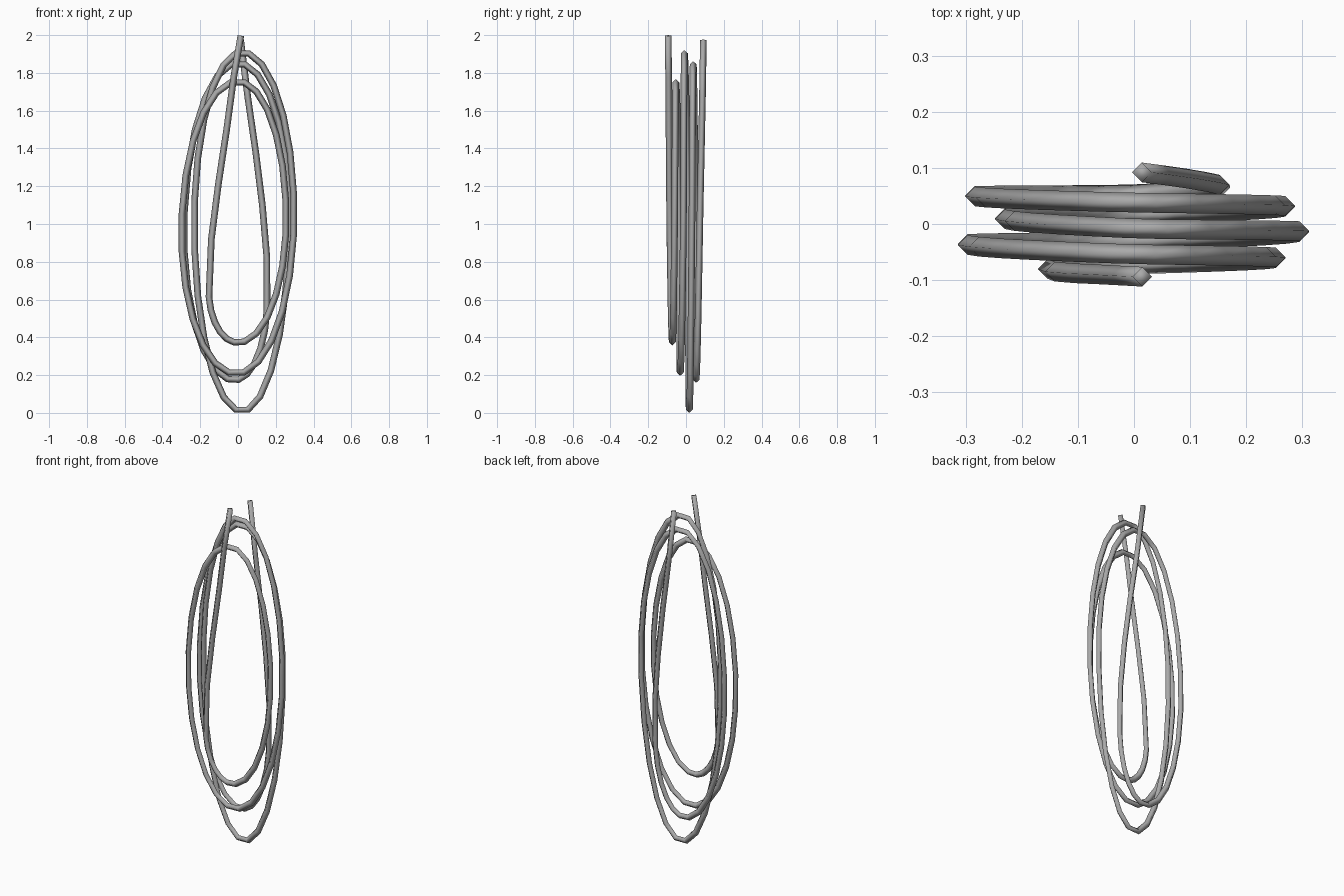
import bpy, bmesh
from math import sin, cos, pi
from mathutils import Vector

cube = bpy.data.objects.get("Cube")
if cube:
    bpy.data.objects.remove(cube, do_unlink=True)

RADIUS = 0.0175
STEPS = 6          # segments per quarter turn

metal = bpy.data.materials.new("wire grey")
metal.use_nodes = True
grey = (0.4, 0.4, 0.4, 1)
metal.diffuse_color = grey
metal.node_tree.nodes["Principled BSDF"].inputs["Base Color"].default_value = grey

# Extremes of the coil in order: left, bottom, right, top, left, ...
turns = [Vector(p) for p in (
    (-0.155, -0.081, 0.65), (0.0, -0.072, 0.371), (0.255, -0.06, 1.03), (0.0, -0.054, 1.756),
    (-0.299, -0.036, 0.95), (-0.01, -0.031, 0.207), (0.297, -0.013, 1.05), (0.02, -0.009, 1.911),
    (-0.232, 0.01, 1.0), (0.021, 0.017, 0.008), (0.272, 0.032, 1.05), (0.0, 0.038, 1.852),
    (-0.286, 0.05, 0.95), (-0.02, 0.052, 0.172), (0.155, 0.066, 0.6))]

# Free ends that rise to the top
front_end = [(0.015, -0.094, 1.997), (-0.022, -0.092, 1.78), (-0.06, -0.09, 1.5),
             (-0.104, -0.088, 1.21), (-0.141, -0.085, 0.92)]
back_end = [(0.153, 0.07, 0.82), (0.129, 0.075, 1.1), (0.094, 0.081, 1.38),
            (0.052, 0.087, 1.67), (0.014, 0.092, 1.974)]


def quarter(a, b, starts_at_side):
    """Quarter ellipse between a side extreme and a top or bottom extreme."""
    points = []
    for i in range(STEPS):
        t = (i + 0.5) / STEPS
        s, c = sin(t * pi / 2), 1 - cos(t * pi / 2)
        fx, fz = (c, s) if starts_at_side else (s, c)
        points.append(Vector((a.x + (b.x - a.x) * fx,
                              a.y + (b.y - a.y) * t,
                              a.z + (b.z - a.z) * fz)))
    return points


path = [Vector(p) for p in front_end]
for i, (a, b) in enumerate(zip(turns, turns[1:])):
    path += quarter(a, b, i % 2 == 0)
path += [Vector(p) for p in back_end]

# Sweep a four-sided section, with one corner facing outward, along the path
bm = bmesh.new()
rings = []
for i, p in enumerate(path):
    tangent = (path[min(i + 1, len(path) - 1)] - path[max(i - 1, 0)]).normalized()
    out = tangent.cross(Vector((0, 1, 0))).normalized()
    side = out.cross(tangent).normalized()
    rings.append([bm.verts.new(p + d * RADIUS) for d in (out, side, -out, -side)])
for a, b in zip(rings, rings[1:]):
    for k in range(4):
        n = (k + 1) % 4
        bm.faces.new((a[k], a[n], b[n], b[k])).smooth = True
for ring in (rings[0], rings[-1]):
    bm.faces.new(ring).smooth = True
bmesh.ops.recalc_face_normals(bm, faces=bm.faces)

mesh = bpy.data.meshes.new("coiled_wire")
bm.to_mesh(mesh)
bm.free()
mesh.materials.append(metal)
wire = bpy.data.objects.new("coiled_wire", mesh)
bpy.context.collection.objects.link(wire)
